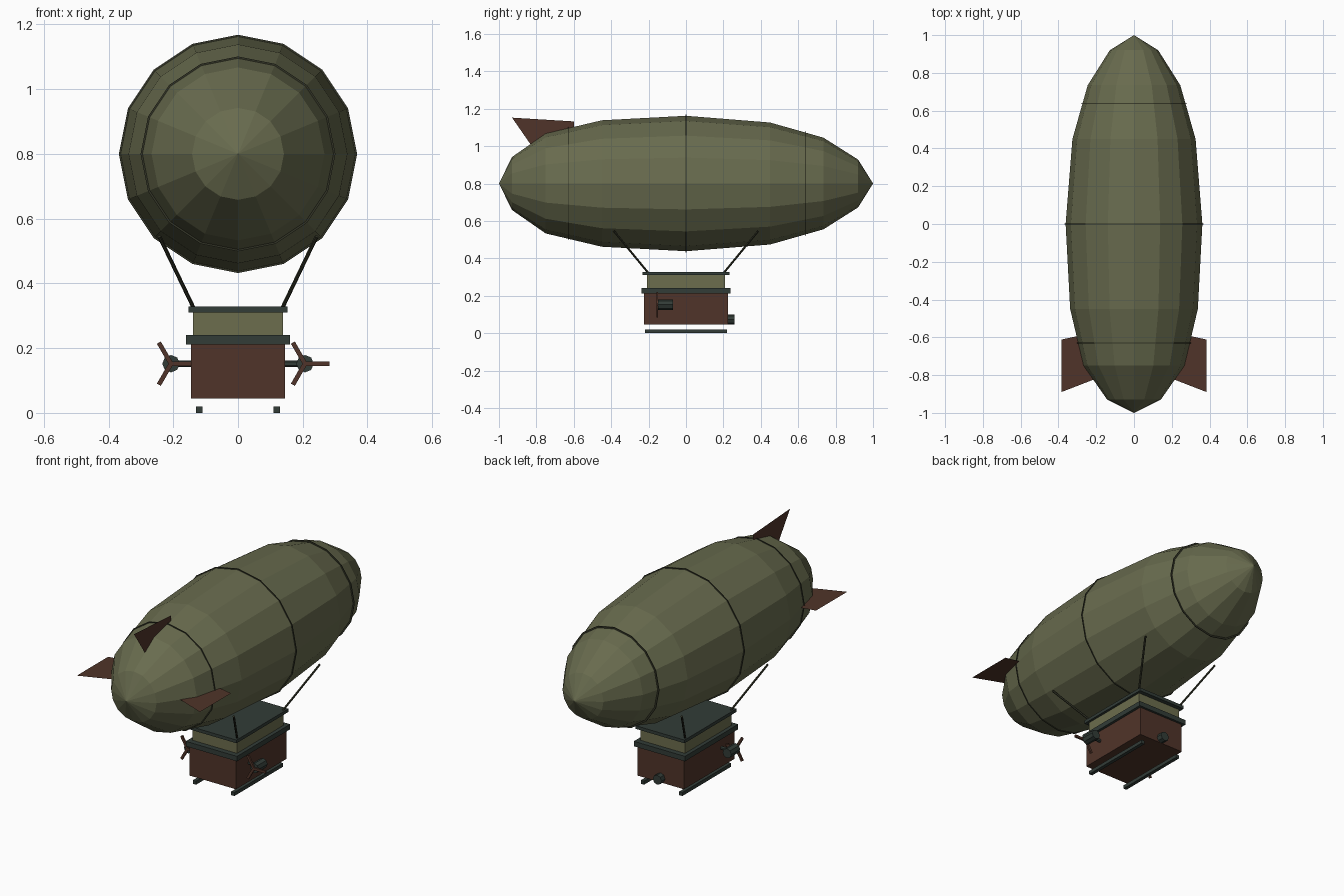
import bpy, bmesh, math
from mathutils import Vector

if "Cube" in bpy.data.objects:
    bpy.data.objects.remove(bpy.data.objects["Cube"])


def material(name, r, g, b):
    m = bpy.data.materials.new(name)
    lin = [((c / 255 + 0.055) / 1.055) ** 2.4 for c in (r, g, b)]
    m.diffuse_color = (*lin, 1)
    m.use_nodes = True
    m.node_tree.nodes["Principled BSDF"].inputs["Base Color"].default_value = m.diffuse_color
    return m


OLIVE = material("olive canvas", 104, 107, 78)
KHAKI = material("khaki cabin", 108, 109, 77)
BROWN = material("brown wood", 80, 52, 41)
STEEL = material("dark green steel", 50, 60, 55)
ROPE = material("dark olive rope", 50, 52, 38)


def finish(name, bm, mat):
    bmesh.ops.recalc_face_normals(bm, faces=bm.faces)
    me = bpy.data.meshes.new(name)
    bm.to_mesh(me)
    bm.free()
    me.materials.append(mat)
    ob = bpy.data.objects.new(name, me)
    bpy.context.collection.objects.link(ob)
    return ob


def box(name, lo, hi, mat):
    bm = bmesh.new()
    bmesh.ops.create_cube(bm, size=1)
    for v in bm.verts:
        v.co = [(a + b) / 2 + c * (b - a) for a, b, c in zip(lo, hi, v.co)]
    return finish(name, bm, mat)


def rod(name, a, b, radius, sides, mat):
    a, b = Vector(a), Vector(b)
    bm = bmesh.new()
    bmesh.ops.create_cone(bm, cap_ends=True, segments=sides, radius1=radius,
                          radius2=radius, depth=(b - a).length)
    rot = (b - a).to_track_quat('Z', 'Y')
    for v in bm.verts:
        v.co = rot @ v.co + (a + b) / 2
    return finish(name, bm, mat)


def sheet(name, pts, mat):
    bm = bmesh.new()
    bm.faces.new([bm.verts.new(p) for p in pts])
    return finish(name, bm, mat)


def lathe(name, profile, sides, z, mat):
    """Revolve (y, radius) points about a lengthwise axis at height z."""
    bm = bmesh.new()
    rings = []
    for y, r in profile:
        n = sides if r > 0 else 1
        rings.append([bm.verts.new((r * math.sin(math.tau * i / n), y,
                                    z + r * math.cos(math.tau * i / n))) for i in range(n)])
    for a, b in zip(rings, rings[1:]):
        for i in range(sides):
            j = (i + 1) % sides
            f = [a[i % len(a)], a[j % len(a)], b[j % len(b)], b[i % len(b)]]
            bm.faces.new(list(dict.fromkeys(f)))
    return finish(name, bm, mat)


# Gas envelope and its three thin hoops
lathe("envelope", [(-1, 0), (-.93, .142), (-.75, .267), (-.45, .338), (0, .362),
                   (.45, .326), (.735, .245), (.92, .128), (1, 0)], 16, .8, OLIVE)
for name, y, r in (("front", -.63, .301), ("middle", 0, .368), ("rear", .64, .281)):
    lathe(name + "_hoop", [(y - .0015, 0), (y - .0015, r), (y + .0015, r), (y + .0015, 0)],
          16, .8, ROPE)

# Sheet fins: one on top, one on each side
sheet("top_fin", [(0, -.93, 1.152), (0, -.6, 1.132), (0, -.6, .95), (0, -.79, .95)], BROWN)
for side, s in (("left", -1), ("right", 1)):
    sheet(side + "_fin", [(s * .385, -.89, .8), (s * .385, -.612, .8),
                          (s * .1, -.55, .8), (s * .1, -.78, .8)], BROWN)

# Gondola
box("hull", (-.145, -.225, .045), (.145, .225, .215), BROWN)
box("hull_rail", (-.16, -.238, .212), (.16, .238, .24), STEEL)
box("cabin", (-.139, -.208, .24), (.139, .208, .312), KHAKI)
box("cabin_roof", (-.153, -.232, .31), (.153, .232, .328), STEEL)
rod("rear_exhaust", (0, .22, .072), (0, .258, .072), .027, 8, STEEL)

for side, s in (("left", -1), ("right", 1)):
    box(side + "_skid", (s * .12 - .01, -.218, 0), (s * .12 + .01, .218, .02), STEEL)
    # Suspension ropes
    for end, e in (("front", -1), ("rear", 1)):
        rod(f"{side}_{end}_rope", (s * .135, e * .2, .32), (s * .243, e * .385, .545),
            .006, 6, ROPE)
    # Engine with three-bladed propeller
    cx, cz = s * .207, .152
    rod(side + "_engine_arm", (s * .14, -.11, cz), (cx, -.11, cz), .01, 6, STEEL)
    rod(side + "_engine", (cx, -.15, cz), (cx, -.07, cz), .027, 8, STEEL)
    for k in range(3):
        blade = box(f"{side}_blade_{k + 1}", (.0, -.005, -.007), (.075, .005, .007), BROWN)
        blade.location = (cx, -.154, cz)
        blade.rotation_euler = (0, math.tau * k / 3, 0)
